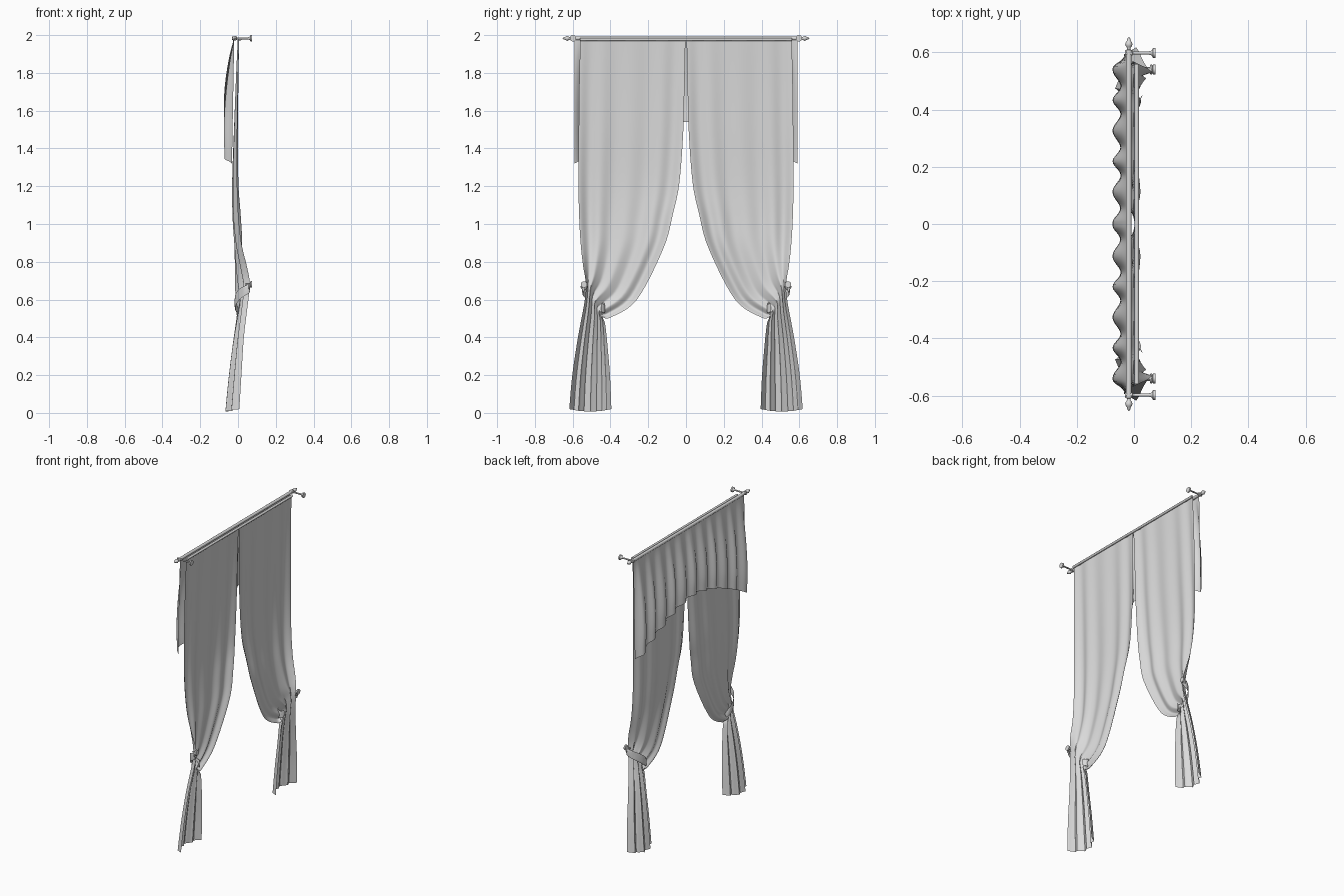
import bpy, bmesh
from math import sin, cos, pi, radians
from mathutils import Vector

cube = bpy.data.objects.get("Cube")
if cube:
    bpy.data.objects.remove(cube)

grey = bpy.data.materials.new("plain_grey")
grey.use_nodes = True
grey.diffuse_color = (0.7, 0.7, 0.7, 1)
grey.node_tree.nodes["Principled BSDF"].inputs["Base Color"].default_value = (0.7, 0.7, 0.7, 1)
made = []


def surface(name, point, nu, nv, flip=False):
    """Grid surface from point(u, v) with u and v running 0..1."""
    bm = bmesh.new()
    rows = [[bm.verts.new(point(i / nu, j / nv)) for i in range(nu + 1)] for j in range(nv + 1)]
    for a, b in zip(rows, rows[1:]):
        for i in range(nu):
            bm.faces.new((a[i], a[i + 1], b[i + 1], b[i]))
    bmesh.ops.remove_doubles(bm, verts=bm.verts, dist=0.00005)
    if flip:
        bmesh.ops.reverse_faces(bm, faces=bm.faces)
    mesh = bpy.data.meshes.new(name)
    bm.to_mesh(mesh)
    bm.free()
    mesh.materials.append(grey)
    obj = bpy.data.objects.new(name, mesh)
    bpy.context.collection.objects.link(obj)
    made.append(obj)
    return obj


def lathe(name, profile, origin, axis, sides=16):
    """Turned part: profile holds (distance along axis, radius)."""
    axis, origin = Vector(axis), Vector(origin)
    side = axis.orthogonal().normalized()
    other = axis.cross(side)
    n = len(profile) - 1

    def point(u, v):
        h, r = profile[round(v * n)]
        a = 2 * pi * u
        return origin + axis * h + (side * cos(a) + other * sin(a)) * r
    return surface(name, point, sides, n)


def spline(keys, t):
    """Smooth interpolation through a list of tuples, t in 0..1."""
    f = t * (len(keys) - 1)
    i = min(int(f), len(keys) - 2)
    f -= i
    p = [keys[max(0, min(len(keys) - 1, i + k))] for k in (-1, 0, 1, 2)]
    return [b + 0.5 * f * (c - a + f * (2 * a - 5 * b + 4 * c - d + f * (3 * (b - c) + d - a)))
            for a, b, c, d in zip(*p)]


# Curtain rows: outer y, z, inner y, z, outer x, inner x, backward bow, fold depth
rows = [
    (.56, 1.975, .003, 1.975, .002, .002, .0, .004),
    (.565, 1.75, .008, 1.75, -.006, -.004, .003, .006),
    (.568, 1.5, .014, 1.5, -.012, -.008, .007, .008),
    (.57, 1.25, .035, 1.22, -.015, -.008, .014, .010),
    (.566, 1.05, .070, 1.05, -.010, .002, .019, .012),
    (.558, .90, .120, .87, .006, .010, .022, .012),
    (.545, .78, .260, .60, .036, -.002, .022, .010),
    (.533, .71, .400, .505, .050, .002, .018, .010),
    (.530, .65, .440, .505, .050, .010, .018, .011),
    (.542, .56, .428, .47, .040, .014, .024, .010),
    (.572, .40, .415, .35, .022, .012, .038, .009),
    (.602, .20, .402, .19, .008, .004, .050, .010),
    (.618, .020, .395, .02, -.004, -.006, .056, .011),
]


def make_curtain(name, s):
    def point(u, v):
        yo, zo, yi, zi, xo, xi, bow, depth = spline(rows, v)
        a = 2 * pi * (4 * u + .12 * sin(2 * pi * u))
        gather = min(1, max(0, (v - .4) / .27))
        # The hanging cloth is calm in the middle and pleats towards the tie
        middle = sin(pi * u)
        fold = depth * cos(a) * (1 - .5 * middle * (1 - gather)) - bow * middle
        x = xo + (xi - xo) * u + fold
        y = yo + (yi - yo) * u + .5 * depth * gather * middle * sin(2 * a)
        drop = max(0, (v - .7) / .3)
        z = zo + (zi - zo) * u - .013 * drop * middle
        return x, s * y, z
    surface(name, point, 80, 72, s < 0)


# Valance hung over the rod, arched along its lower edge
front_line = [(-.022,), (-.043,), (-.060,), (-.071,), (-.075,), (-.071,)]


def valance_point(u, v):
    y = 1.18 * u - .59
    d = abs(y)
    bottom = 1.54 - .22 * (d / .59) ** 1.6
    swing = .30 + .08 * cos(29 * d)
    wave = 1 - swing * (1 - cos(2 * pi * (d - .54) / .107))
    wave *= min(1, (.59 - d) / .035)
    out = spline(front_line, v)[0]
    inner = -.020 - .012 * v
    return inner + (out - inner) * wave, y, 1.99 + (bottom - 1.99) * v


surface("valance", valance_point, 150, 24)

# Rod, curtain rail and their turned ends
ROD_X, ROD_Z = -.018, 1.983
lathe("rod", [(-.6, 0), (-.6, .010), (.6, .010), (.6, 0)], (ROD_X, 0, ROD_Z), (0, 1, 0))
lathe("curtain_rail", [(-.56, 0), (-.56, .008), (.56, .008), (.56, 0)], (.010, 0, 1.977), (0, 1, 0))

finial = [(0, 0), (0, .012), (.010, .012), (.012, .006), (.018, .006), (.023, .010),
          (.031, .013), (.039, .010), (.044, .006), (.050, .005), (.057, 0)]
bracket = [(-.014, 0), (-.014, .009), (.012, .009), (.014, .005), (.070, .005),
           (.080, .009), (.084, .017), (.093, .017), (.093, 0)]
hook = [(0, 0), (0, .005), (.022, .005), (.026, .017), (.035, .017), (.035, 0)]
# Tieback path: x, y, z
tie = [(.062, .538, .668), (.058, .546, .657), (.034, .544, .646), (.008, .522, .628),
       (-.012, .485, .600), (-.014, .452, .573), (-.002, .434, .557), (.018, .434, .553),
       (.028, .448, .558)]


def make_tieback(name, s):
    def point(u, v):
        x, y, z = spline(tie, u)
        a = 2 * pi * v
        width = .032 - .010 * abs(2 * u - 1)
        return x + .003 * cos(a), s * (y + .003 * cos(a)), z + width * sin(a)
    surface(name, point, 32, 10, s < 0)


for end, s in (("back", 1), ("front", -1)):
    make_curtain(end + "_curtain", s)
    make_tieback(end + "_tieback", s)
    lathe(end + "_finial", finial, (ROD_X, s * .598, ROD_Z), (0, s, 0))
    lathe(end + "_rod_bracket", bracket, (ROD_X, s * .598, ROD_Z), (1, 0, 0))
    lathe(end + "_tieback_hook", hook, (.040, s * .540, .680), (1, 0, 0))

    # Ring that hangs the tieback on its hook
    def ring_point(u, v, s=s):
        a, b = 2 * pi * u, 2 * pi * v
        r = .014 + .004 * cos(b)
        return .060 + .004 * sin(b), s * (.540 + r * cos(a)), .668 + r * sin(a)
    surface(end + "_tieback_ring", ring_point, 20, 8, s < 0)

# Soft shading with crisp turned edges
bpy.ops.object.select_all(action='DESELECT')
for obj in made:
    obj.select_set(True)
bpy.context.view_layer.objects.active = made[0]
bpy.ops.object.shade_smooth_by_angle(angle=radians(50))
